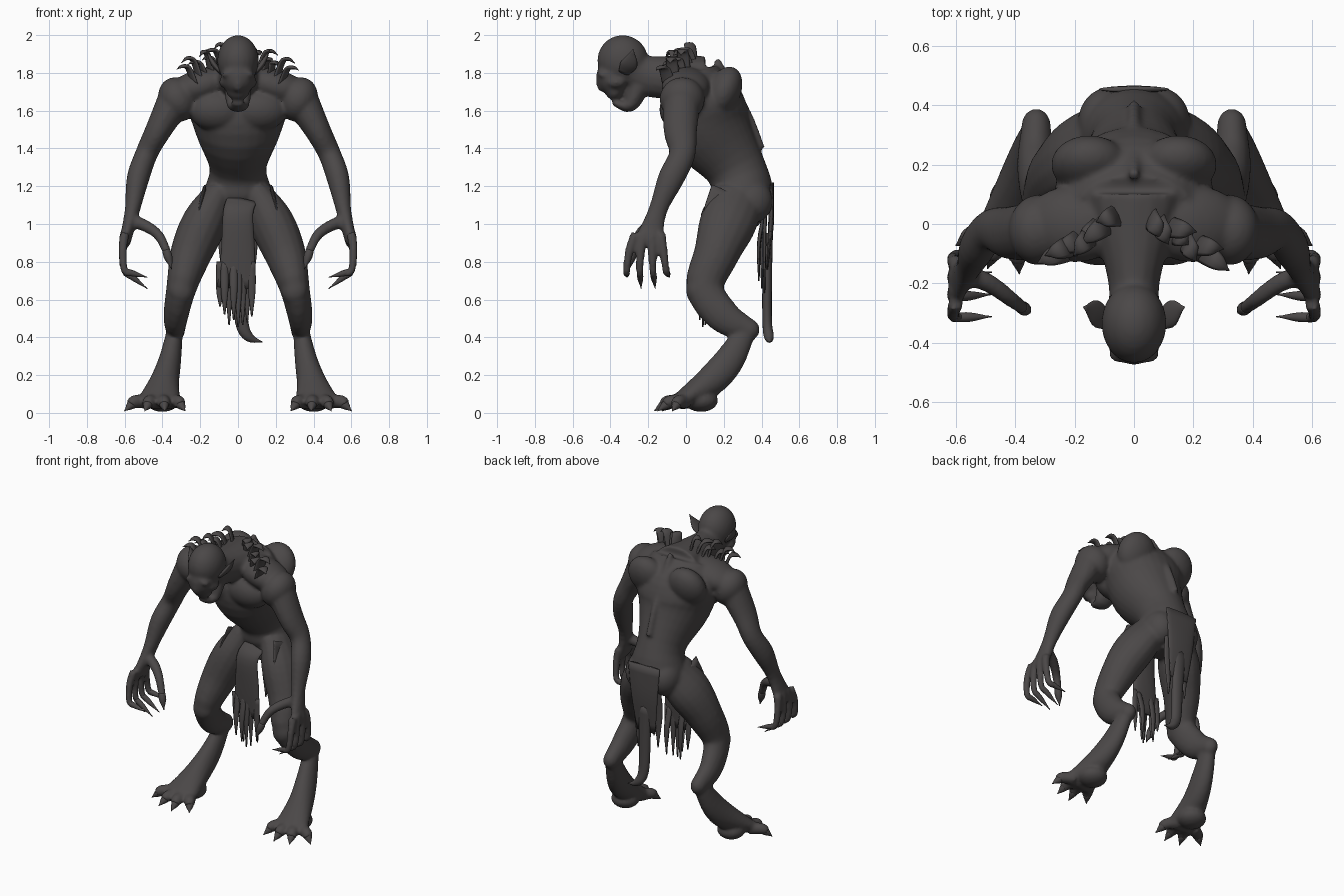
import bpy, bmesh, math, random
from mathutils import Vector, Matrix

random.seed(4)
default_cube = bpy.data.objects.get("Cube")
if default_cube:
    bpy.data.objects.remove(default_cube)

hide = bpy.data.materials.new("dark_grey_hide")
hide.use_nodes = True
hide.diffuse_color = (.07, .064, .064, 1)
shader = hide.node_tree.nodes["Principled BSDF"]
shader.inputs["Base Color"].default_value = hide.diffuse_color
shader.inputs["Roughness"].default_value = .8

SIDEWAYS = Vector((1, 0, 0))
FORWARD = Vector((0, 1, 0))
UPWARD = Vector((0, 0, 1))


def spline(keys, steps=4):
    """Smooth curve through key sections (x, y, z, width, depth)."""
    rows = [Vector(key if len(key) > 4 else (*key, key[-1])) for key in keys]
    rows = [rows[0] * 2 - rows[1], *rows, rows[-1] * 2 - rows[-2]]
    result = []
    for before, start, end, after in zip(rows, rows[1:], rows[2:], rows[3:]):
        leave, arrive = (end - before) / 2, (after - start) / 2
        for step in range(steps):
            t = step / steps
            ease = t * t * (3 - 2 * t)
            result.append(start.lerp(end, ease) + leave * (t * (1 - t) ** 2)
                          - arrive * (t * t * (1 - t)))
    return result + [rows[-2]]


def loft(bm, keys, side=1, sides=16, across=SIDEWAYS):
    """Closed elliptical tube; depth defaults to width, side=-1 mirrors it."""
    rows = spline(keys)
    mirror = Vector((side, 1, 1))
    centres = [row.xyz * mirror for row in rows]
    rings = []
    for i, (row, centre) in enumerate(zip(rows, centres)):
        tangent = (centres[min(i + 1, len(rows) - 1)] - centres[max(i - 1, 0)]).normalized()
        axis = across * mirror
        wide = (axis - tangent * axis.dot(tangent)).normalized()
        deep = tangent.cross(wide)
        wide, deep = wide * max(row[3], .002), deep * max(row[4], .002)
        angles = [math.tau * k / sides for k in range(sides)]
        rings.append([bm.verts.new(centre + wide * math.cos(a) + deep * math.sin(a)) for a in angles])
    for lower, upper in zip(rings, rings[1:]):
        for k in range(sides):
            n = (k + 1) % sides
            bm.faces.new((lower[k], lower[n], upper[n], upper[k]))
    bm.faces.new(rings[0])
    bm.faces.new(rings[-1])


def ball(bm, place, size, side=1, pitch=0, lean=0):
    """Ellipsoid muscle or bone mass; pitch turns about x, lean about y."""
    matrix = (Matrix.Translation(Vector(place) * Vector((side, 1, 1)))
              @ Matrix.Rotation(lean * side, 4, 'Y') @ Matrix.Rotation(pitch, 4, 'X')
              @ Matrix.Diagonal((*size, 1)))
    bmesh.ops.create_uvsphere(bm, u_segments=24, v_segments=14, radius=1, matrix=matrix)


def digit(flesh, claws, path, radius, side):
    """Finger or toe tapering along the path, its last stretch a claw."""
    points = [Vector(point) for point in path]
    knuckle, tip = points[-2:]
    nail_root = knuckle.lerp(tip, .4)
    stem = points[:-1] + [nail_root]
    loft(flesh, [(*p, radius * (1 - .12 * i)) for i, p in enumerate(stem)], side,
         across=SIDEWAYS + FORWARD / 2)
    nail = radius * .6
    loft(claws, [(*knuckle, nail), (*nail_root, nail), (*tip, 0)], side,
         across=SIDEWAYS + FORWARD / 2)


def finish(bm, name):
    bmesh.ops.recalc_face_normals(bm, faces=bm.faces)
    mesh = bpy.data.meshes.new(name)
    bm.to_mesh(mesh)
    bm.free()
    mesh.materials.append(hide)
    mesh.polygons.foreach_set("use_smooth", [True] * len(mesh.polygons))
    obj = bpy.data.objects.new(name, mesh)
    bpy.context.scene.collection.objects.link(obj)
    return obj


body, claws, ears = bmesh.new(), bmesh.new(), bmesh.new()
hip_flaps, ruff = bmesh.new(), bmesh.new()

# Hunched torso
pelvis = (0, .3, 1.15, .18, .16)
waist = (0, .26, 1.3, .15, .16)
ribs = (0, .13, 1.5, .23, .22)
chest = (0, .09, 1.65, .27, .21)
collar = (0, .04, 1.8, .2, .13)
loft(body, [(0, .28, 1, .1), pelvis, waist, ribs, chest, collar], sides=28)

# Neck thrust forward from the shoulders
loft(body, [(0, .1, 1.77, .17, .12), (0, -.18, 1.78, .09, .11), (0, -.3, 1.82, .09)])

# Skull, muzzle and hanging jaw
ball(body, (0, -.335, 1.865), (.11, .135, .135))
ball(body, (0, -.385, 1.78), (.09, .09, .1))
ball(body, (0, -.38, 1.71), (.065, .05, .055))
ball(body, (0, -.45, 1.75), (.03, .025, .05))
loft(body, [(0, -.25, 1.73, .075, .06), (0, -.3, 1.63, .06, .04), (0, -.39, 1.64, .03, .01)])

# Spine ridge
loft(body, [(0, .16, 1.87, .02), (0, .32, 1.6, .02), (0, .4, 1.4, .02)])

for side in (1, -1):
    # Breast, collar, shoulder, shoulder blade, buttock, brow and cheek
    ball(body, (.11, -.04, 1.6), (.15, .1, .11), side, pitch=.3)
    ball(body, (.2, 0, 1.73), (.18, .13, .09), side, lean=.3)
    ball(body, (.32, -.02, 1.66), (.1, .12, .12), side, lean=.4)
    ball(body, (.15, .2, 1.7), (.13, .09, .14), side, pitch=-.4)
    ball(body, (.09, .34, 1.12), (.1, .12, .12), side)
    ball(body, (.04, -.44, 1.8), (.05, .03, .02), side, lean=.3)
    ball(body, (.07, -.37, 1.75), (.03, .05, .03), side)

    # Long arm
    shoulder = (.31, -.02, 1.7, .1)
    upper_arm = (.42, -.03, 1.5, .07, .09)
    elbow = (.485, -.02, 1.37, .06, .07)
    forearm = (.53, -.08, 1.24, .06, .07)
    wrist = (.56, -.15, 1.07, .04, .05)
    palm = (.6, -.2, .9, .03, .08)
    loft(body, [shoulder, upper_arm, elbow, forearm, wrist, palm], side)

    # Four curled fingers fanned across the palm, and the thumb
    for i in range(4):
        fan = i - 1.5
        digit(body, claws, [(.6, -.2 + .045 * fan, .95), (.61, -.21 + .06 * fan, .86),
                            (.6, -.21 + .07 * fan, .75),
                            (.48, -.2 + .075 * fan, .65 + .03 * fan * fan)], .026, side)
    digit(body, claws, [(.57, -.17, 1.02), (.49, -.2, .99), (.42, -.25, .94),
                        (.38, -.28, .86), (.35, -.3, .76)], .036, side)

    # Thigh, knee and calf running back to the hock
    hip = (.1, .28, 1.14, .09, .14)
    thigh = (.18, .22, 1, .12, .15)
    lower_thigh = (.25, .16, .84, .11, .12)
    knee = (.3, .1, .66, .08, .1)
    calf = (.33, .2, .51, .065, .09)
    hock = (.33, .33, .44, .05, .06)
    loft(body, [hip, thigh, lower_thigh, knee, calf, hock], side)
    ball(body, (.3, .06, .65), (.07, .06, .08), side)
    ball(body, hock[:3], (.05, .06, .06), side)

    # Long instep, heel pad and broad foot
    instep = (.36, .23, .28, .06, .08)
    ankle = (.39, .12, .16, .08)
    loft(body, [(.33, .33, .46, .04, .05), instep, ankle, (.42, -.04, .055, .12, .045)], side)
    ball(body, (.4, .08, .065), (.09, .09, .06), side)

    # Splayed toes
    for i in range(4):
        root = Vector((.36 + .04 * i, 0, .06))
        tip = Vector((.28 + .107 * i, -.17 + .03 * (i - 1.2) ** 2, .01))
        middle = root.lerp(tip, .55)
        middle.z = .06
        digit(body, claws, [root, middle, tip], .04, side)

    # Pointed ear
    loft(ears, [(.09, -.33, 1.8, .03, .01), (.13, -.3, 1.85, .045, .015), (.17, -.28, 1.925, 0)],
         side, across=FORWARD)

    # Hip flap hanging from the waist
    loft(hip_flaps, [(.18, .2, 1.18, .07, .01), (.21, .14, 1.05, .05, .01), (.22, .1, .94, 0)],
         side, across=FORWARD)

    # Tattered ruff: curled scraps following the shoulder line
    for i in range(7):
        root = Vector((.05 + .03 * i, .03 - .02 * i, 1.87 - .015 * i))
        out = Vector((random.uniform(.02, .09), random.uniform(-.07, 0), 0))
        rise = UPWARD * random.uniform(.03, .09)
        loft(ruff, [(*(root - UPWARD * .04), .04, .01), (*(root + out * .4 + rise * .8), .035, .01),
                    (*(root + out * .8 + rise), .025, .01), (*(root + out * 1.2 + rise * .7), 0)],
             side, sides=8, across=SIDEWAYS / 2 + FORWARD)

# Melt all masses into a single skin
skin = finish(body, "body")
merge = skin.modifiers.new("merge", 'REMESH')
merge.mode = 'VOXEL'
merge.voxel_size = .011
merge.use_smooth_shade = True
soften = skin.modifiers.new("soften", 'SMOOTH')
soften.factor = .5
soften.iterations = 6

# Front loincloth: a broad panel ending in ragged strips
front = bmesh.new()
loft(front, [(.02, .15, 1.13, .08, .01), (0, .1, 1.05, .08, .02), (0, .1, .85, .09, .02),
             (-.01, .1, .66, .1, .005)])
for i in range(8):
    x, y = -.095 + .024 * i, random.uniform(.07, .14)
    hem = random.uniform(.4, .5) + .03 * abs(i - 4)
    loft(front, [(x, .1, .8, .02, .01), (x, y, .65, .02, .01), (x, y, hem, .004)], sides=8)

# Rear cloth: a broad panel, ragged strips and one long curling strip
rear = bmesh.new()
loft(rear, [(0, .455, 1.22, .12, .01), (0, .45, 1, .1, .015), (0, .43, .76, .07, .005)])
for x in (-.07, -.03, .04, .07):
    y = random.uniform(.37, .42)
    loft(rear, [(x, .42, 1.08, .03, .01), (x, y, .9, .035, .01),
                (x, y, random.uniform(.62, .76), .004)], sides=8)
loft(rear, [(0, .44, .95, .045, .02), (.01, .43, .7, .04, .025), (.02, .43, .48, .035, .025),
            (.06, .44, .4, .025), (.13, .445, .375, 0)])

for parts, name in ((claws, "claws"), (ears, "ears"), (hip_flaps, "hip_flaps"), (ruff, "shoulder_ruff"),
                    (front, "front_loincloth"), (rear, "rear_cloth")):
    finish(parts, name)
